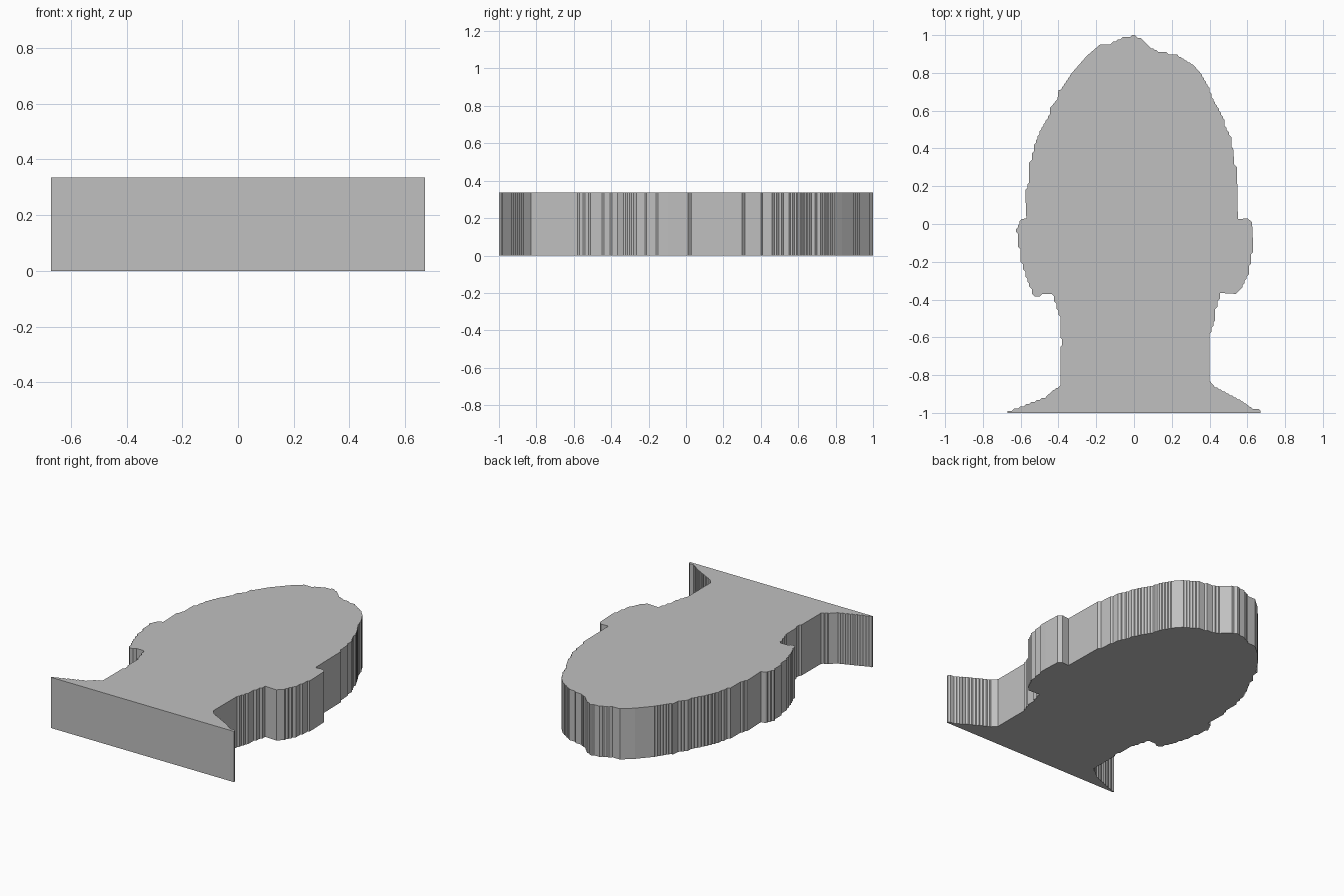
import bpy, bmesh

HEIGHT = 0.336   # thickness of the slab
STEP = 0.0105    # size of the small jogs along the traced edge

# Key points down the right side, from crown to shoulder
right = [(-0.01, 1.0), (0.02, 0.985), (0.05, 0.97), (0.09, 0.93), (0.13, 0.91),
         (0.24, 0.885), (0.32, 0.835), (0.36, 0.79), (0.40, 0.72), (0.42, 0.66),
         (0.45, 0.61), (0.48, 0.55), (0.49, 0.51), (0.515, 0.46), (0.525, 0.40),
         (0.53, 0.33), (0.545, 0.30), (0.55, 0.025), (0.60, 0.03), (0.625, 0.01),
         (0.63, -0.10), (0.61, -0.22), (0.595, -0.28), (0.565, -0.345),
         (0.54, -0.37), (0.455, -0.365), (0.43, -0.45), (0.42, -0.52),
         (0.40, -0.58), (0.40, -0.83), (0.43, -0.865), (0.57, -0.94),
         (0.63, -0.98), (0.67, -0.99), (0.67, -1.0)]

# Key points up the left side, from shoulder to crown
left = [(-0.67, -1.0), (-0.67, -0.99), (-0.60, -0.965), (-0.46, -0.91),
        (-0.43, -0.88), (-0.39, -0.855), (-0.39, -0.67), (-0.38, -0.64),
        (-0.39, -0.60), (-0.39, -0.51), (-0.41, -0.45), (-0.435, -0.37),
        (-0.50, -0.385), (-0.54, -0.37), (-0.555, -0.33), (-0.575, -0.28),
        (-0.60, -0.20), (-0.615, -0.12), (-0.625, -0.04), (-0.595, 0.025),
        (-0.57, 0.03), (-0.575, 0.16), (-0.555, 0.22), (-0.54, 0.34),
        (-0.52, 0.43), (-0.49, 0.50), (-0.445, 0.58), (-0.43, 0.63),
        (-0.405, 0.66), (-0.40, 0.71), (-0.38, 0.72), (-0.32, 0.81),
        (-0.25, 0.89), (-0.18, 0.95), (-0.11, 0.965), (-0.06, 0.99)]


def jogged(a, b):
    """Points from a to b: straight runs joined by small diagonal jogs."""
    dx, dy = b[0] - a[0], b[1] - a[1]
    minor = min(abs(dx), abs(dy))
    n = round(minor / STEP)
    if n == 0:
        return [a]
    sx, sy = (1 if dx > 0 else -1), (1 if dy > 0 else -1)
    run_x, run_y = dx - sx * minor, dy - sy * minor
    pts = []
    for i in range(n):
        x, y = a[0] + dx * i / n, a[1] + dy * i / n
        pts.append((x, y))
        if abs(run_x) + abs(run_y) > 0.002 * n:
            pts.append((x + run_x / n, y + run_y / n))
    return pts


# Full outline
keys = right + left
outline = []
for i, a in enumerate(keys):
    outline += jogged(a, keys[(i + 1) % len(keys)])

# Head and shoulders slab
bm = bmesh.new()
base = bm.faces.new([bm.verts.new((x, y, 0)) for x, y in outline])
top = bmesh.ops.extrude_face_region(bm, geom=[base], use_keep_orig=True)
bmesh.ops.translate(bm, vec=(0, 0, HEIGHT),
                    verts=[g for g in top["geom"] if isinstance(g, bmesh.types.BMVert)])
bmesh.ops.recalc_face_normals(bm, faces=bm.faces)
mesh = bpy.data.meshes.new("bust_silhouette")
bm.to_mesh(mesh)
bm.free()

grey = bpy.data.materials.new("plain grey")
grey.diffuse_color = (0.53, 0.53, 0.53, 1)
mesh.materials.append(grey)
bust = bpy.data.objects.new("bust_silhouette", mesh)
bpy.context.collection.objects.link(bust)
